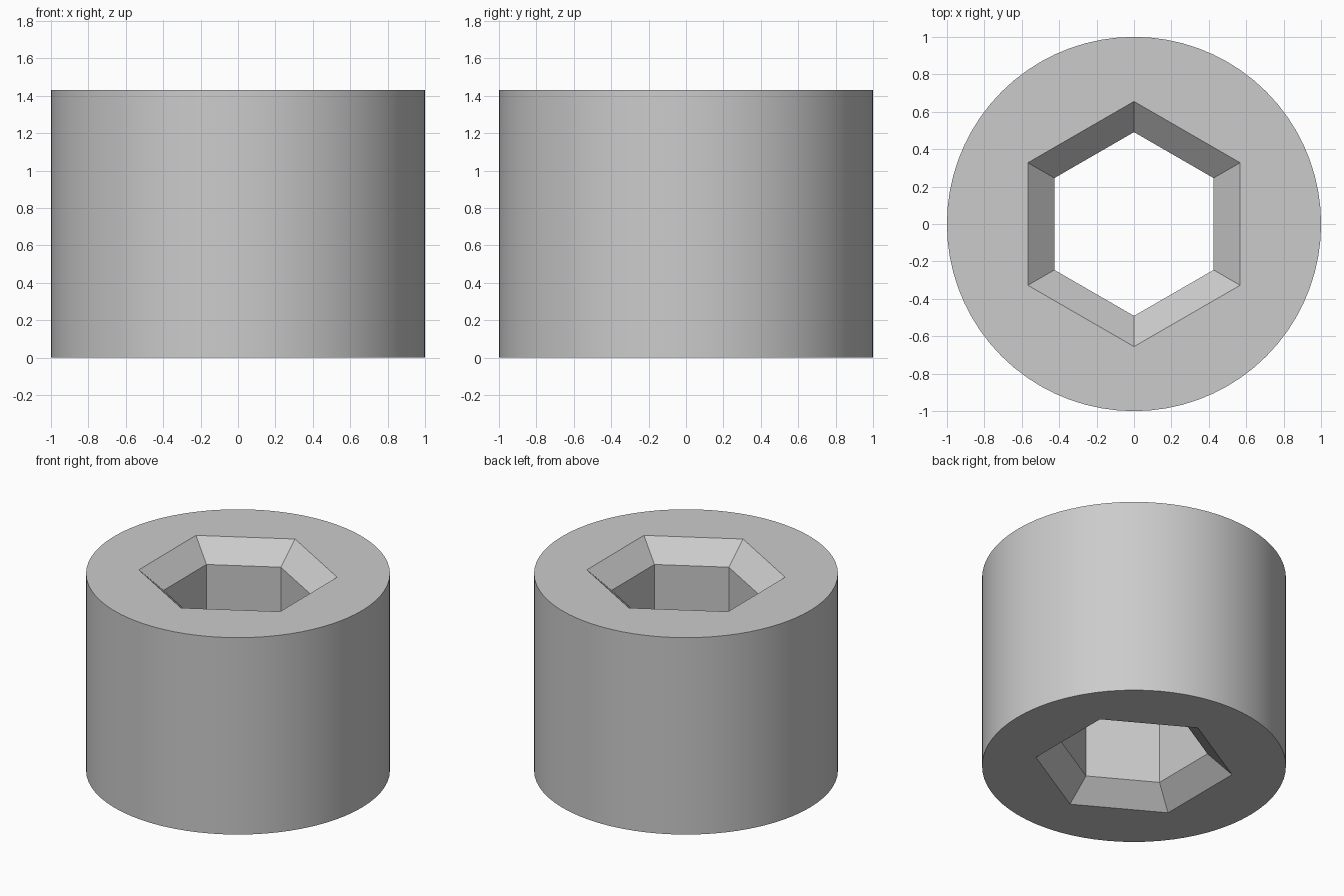
import bpy
import bmesh
from math import cos, sin, radians

if "Cube" in bpy.data.objects:
    bpy.data.objects.remove(bpy.data.objects["Cube"], do_unlink=True)

HEIGHT = 1.43
HOLE_R = 0.491      # corner radius of the straight hexagonal bore
MOUTH_R = 0.655     # corner radius where the chamfer meets the end faces
CHAMFER = 0.142
OVER = 0.1          # how far the cutter reaches past each end

# Material
grey = bpy.data.materials.new("plain grey")
grey.use_nodes = True
colour = (0.6, 0.6, 0.6, 1)
grey.diffuse_color = colour
grey.node_tree.nodes["Principled BSDF"].inputs["Base Color"].default_value = colour


def loft(name, rings, sides, start):
    """Closed solid through stacked regular polygons given as (radius, z)."""
    bm = bmesh.new()
    loops = [[bm.verts.new((r * cos(radians(start + 360 * i / sides)),
                            r * sin(radians(start + 360 * i / sides)), z))
              for i in range(sides)] for r, z in rings]
    for low, high in zip(loops, loops[1:]):
        for i in range(sides):
            j = (i + 1) % sides
            bm.faces.new((low[i], low[j], high[j], high[i]))
    bm.faces.new(loops[0][::-1])
    bm.faces.new(loops[-1])
    mesh = bpy.data.meshes.new(name)
    bm.to_mesh(mesh)
    bm.free()
    mesh.materials.append(grey)
    obj = bpy.data.objects.new(name, mesh)
    bpy.context.collection.objects.link(obj)
    return obj


# Round body
body = loft("round_body", [(1, 0), (1, HEIGHT)], 72, 0)

# Hexagonal bore, chamfered at both ends
flare = MOUTH_R + (MOUTH_R - HOLE_R) * OVER / CHAMFER
cutter = loft("hex_bore_cutter",
              [(flare, -OVER), (HOLE_R, CHAMFER),
               (HOLE_R, HEIGHT - CHAMFER), (flare, HEIGHT + OVER)], 6, 90)
cutter.hide_render = True

cut = body.modifiers.new("hex_bore", "BOOLEAN")
cut.operation = "DIFFERENCE"
cut.solver = "EXACT"
cut.object = cutter

# Apply the cut and drop the cutter
bpy.ops.object.select_all(action="DESELECT")
bpy.context.view_layer.objects.active = body
body.select_set(True)
bpy.ops.object.modifier_apply(modifier=cut.name)
bpy.data.objects.remove(cutter, do_unlink=True)

# Smooth outer wall, crisp edges elsewhere
bpy.ops.object.shade_smooth_by_angle(angle=radians(30))
